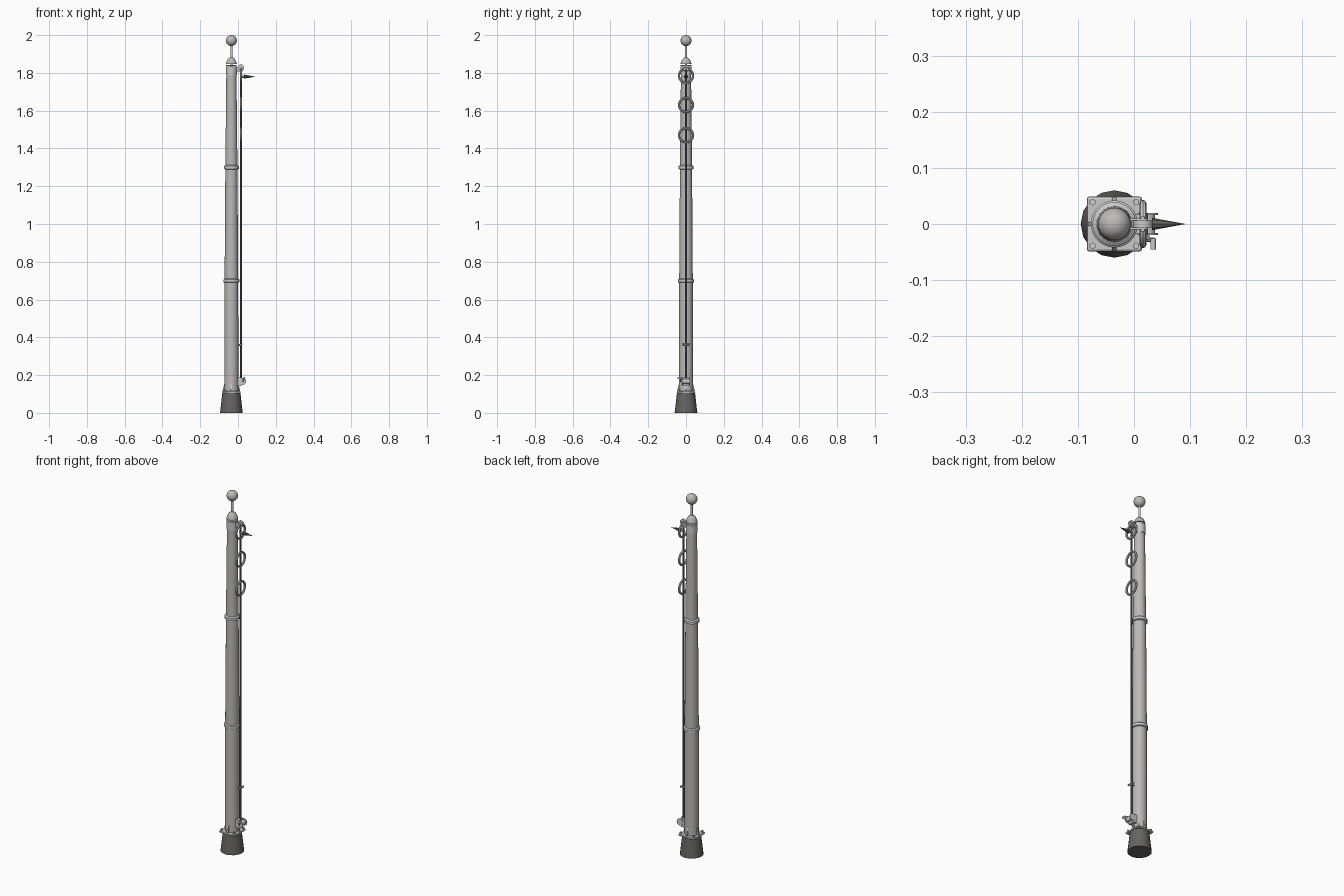
import bpy, math
from mathutils import Vector

if "Cube" in bpy.data.objects:
    bpy.data.objects.remove(bpy.data.objects["Cube"])

PX = -0.035    # pole axis
RX = 0.016     # halyard line

def material(name, v):
    m = bpy.data.materials.new(name)
    m.diffuse_color = (v, v * 0.98, v * 0.95, 1)
    m.use_nodes = True
    m.node_tree.nodes["Principled BSDF"].inputs["Base Color"].default_value = m.diffuse_color
    return m

pole_mat = material("warm_grey", 0.5)
dark = material("dark_grey", 0.13)
pale = material("pale", 0.9)

def finish(name, mat, smooth=True):
    o = bpy.context.object
    o.name = name
    if mat:
        o.data.materials.append(mat)
    if smooth:
        bpy.ops.object.shade_smooth_by_angle(angle=math.radians(35))
    return o

def tube(name, a, b, r1, r2=None, n=24, mat=None):
    """Cylinder or cone between two points."""
    a, b = Vector(a), Vector(b)
    d = b - a
    bpy.ops.mesh.primitive_cone_add(vertices=n, radius1=r1, radius2=r1 if r2 is None else r2,
        depth=d.length, location=(a + b) / 2, rotation=d.to_track_quat('Z', 'Y').to_euler())
    return finish(name, mat)

def box(name, c, s, mat=None, bevel=0.0):
    bpy.ops.mesh.primitive_cube_add(size=1, location=c)
    o = bpy.context.object
    o.scale = s
    bpy.ops.object.transform_apply(location=False, rotation=False, scale=True)
    if bevel:
        m = o.modifiers.new("bevel", 'BEVEL')
        m.width, m.segments = bevel, 2
    return finish(name, mat, False)

def ring(name, loc, rot, R, r, mat=None):
    bpy.ops.mesh.primitive_torus_add(location=loc, rotation=rot, major_radius=R,
        minor_radius=r, major_segments=32, minor_segments=8)
    return finish(name, mat)

def lathe(name, profile, n=32, mat=None):
    """Surface of revolution round the pole axis."""
    verts = [(PX + r * math.cos(2 * math.pi * i / n), r * math.sin(2 * math.pi * i / n), z)
             for r, z in profile for i in range(n)]
    faces = [(k * n + i, k * n + (i + 1) % n, (k + 1) * n + (i + 1) % n, (k + 1) * n + i)
             for k in range(len(profile) - 1) for i in range(n)]
    faces += [tuple(range(n))[::-1], tuple(range((len(profile) - 1) * n, len(profile) * n))]
    me = bpy.data.meshes.new(name)
    me.from_pydata(verts, [], faces)
    o = bpy.data.objects.new(name, me)
    bpy.context.collection.objects.link(o)
    bpy.ops.object.select_all(action='DESELECT')
    o.select_set(True)
    bpy.context.view_layer.objects.active = o
    return finish(name, mat)

# Footing and flange plate
tube("footing", (PX, 0, 0), (PX, 0, 0.105), 0.06, 0.048, 16, dark)
box("flange_plate", (PX, 0, 0.11), (0.098, 0.098, 0.01), None, 0.004)

# Gussets and flange bolts
for i in range(4):
    a = i * math.pi / 2
    me = bpy.data.meshes.new("gusset")
    prof = [(0.03, 0.115), (0.047, 0.115), (0.036, 0.16), (0.03, 0.16)]
    t = 0.004
    ca, sa = math.cos(a), math.sin(a)
    vs = [(PX + r * ca - s * sa, r * sa + s * ca, z) for s in (-t, t) for r, z in prof]
    me.from_pydata(vs, [], [(0, 1, 2, 3), (7, 6, 5, 4)] +
                   [(k, k + 4, (k + 1) % 4 + 4, (k + 1) % 4) for k in range(4)])
    bpy.context.collection.objects.link(bpy.data.objects.new("gusset", me))
    b = a + math.pi / 4
    x, y = PX + 0.055 * math.cos(b), 0.055 * math.sin(b)
    tube("flange_bolt", (x, y, 0.112), (x, y, 0.125), 0.006, n=6)

# Tapered pole with joint collars
lathe("pole", [(0.037, 0.115), (0.036, 0.70), (0.032, 1.30), (0.027, 1.79)], mat=pole_mat)
for z, r in ((0.70, 0.042), (1.30, 0.039)):
    lathe("joint_collar", [(r - 0.008, z - 0.012), (r, z - 0.008), (r, z + 0.006), (r - 0.008, z + 0.012)])

# Truck head, washer and finial
lathe("head_cap", [(0.029, 1.788), (0.029, 1.835)])
lathe("cap_washer", [(0.028, 1.836), (0.028, 1.842)], mat=pale)
lathe("finial_base", [(0.029, 1.846), (0.027, 1.856), (0.018, 1.874), (0.008, 1.882)], mat=pole_mat)
tube("finial_rod", (PX, 0, 1.835), (PX, 0, 1.95), 0.006, n=12)
bpy.ops.mesh.primitive_uv_sphere_add(segments=32, ring_count=16, radius=0.029, location=(PX, 0, 1.971))
finish("finial_ball", pole_mat)

# Pulley on a fork arm
for s in (-1, 1):
    box("pulley_arm", (0.003, s * 0.008, 1.82), (0.04, 0.004, 0.024))
tube("pulley_wheel", (RX, -0.006, 1.828), (RX, 0.006, 1.828), 0.017)
tube("pulley_axle", (RX, -0.013, 1.828), (RX, 0.013, 1.828), 0.004, n=12)

# Halyard with hanging rings
tube("halyard", (RX, 0, 0.16), (RX, 0, 1.825), 0.005, n=10, mat=dark)
for z in (1.785, 1.63, 1.47):
    ring("halyard_ring", (RX, 0, z), (0, math.pi / 2, 0), 0.037, 0.006)

# Spike at the top
tube("spike_root", (0.01, 0, 1.78), (0.034, 0, 1.78), 0.006, n=10)
tube("spike", (0.032, 0, 1.78), (0.092, 0, 1.78), 0.011, 0, 8, dark)

# Cleat on the lower pole
tube("cleat_stem", (-0.003, 0, 0.36), (0.022, 0, 0.36), 0.005, n=10)
tube("cleat_bar", (0.02, -0.019, 0.363), (0.02, 0.019, 0.363), 0.005, n=10)

# Winch with crank handle
box("winch_bracket", (0.008, 0, 0.165), (0.022, 0.036, 0.045))
tube("winch_drum", (0.024, -0.018, 0.167), (0.024, 0.018, 0.167), 0.013)
for s in (-1, 1):
    tube("winch_flange", (0.024, s * 0.016, 0.167), (0.024, s * 0.02, 0.167), 0.019)
tube("crank_axle", (0.024, -0.03, 0.167), (0.024, 0.02, 0.167), 0.004, n=10)
tube("crank_arm", (0.024, -0.028, 0.165), (0.035, -0.028, 0.187), 0.004, n=8)
tube("crank_handle", (0.034, -0.026, 0.186), (0.034, -0.045, 0.186), 0.005, n=12)
